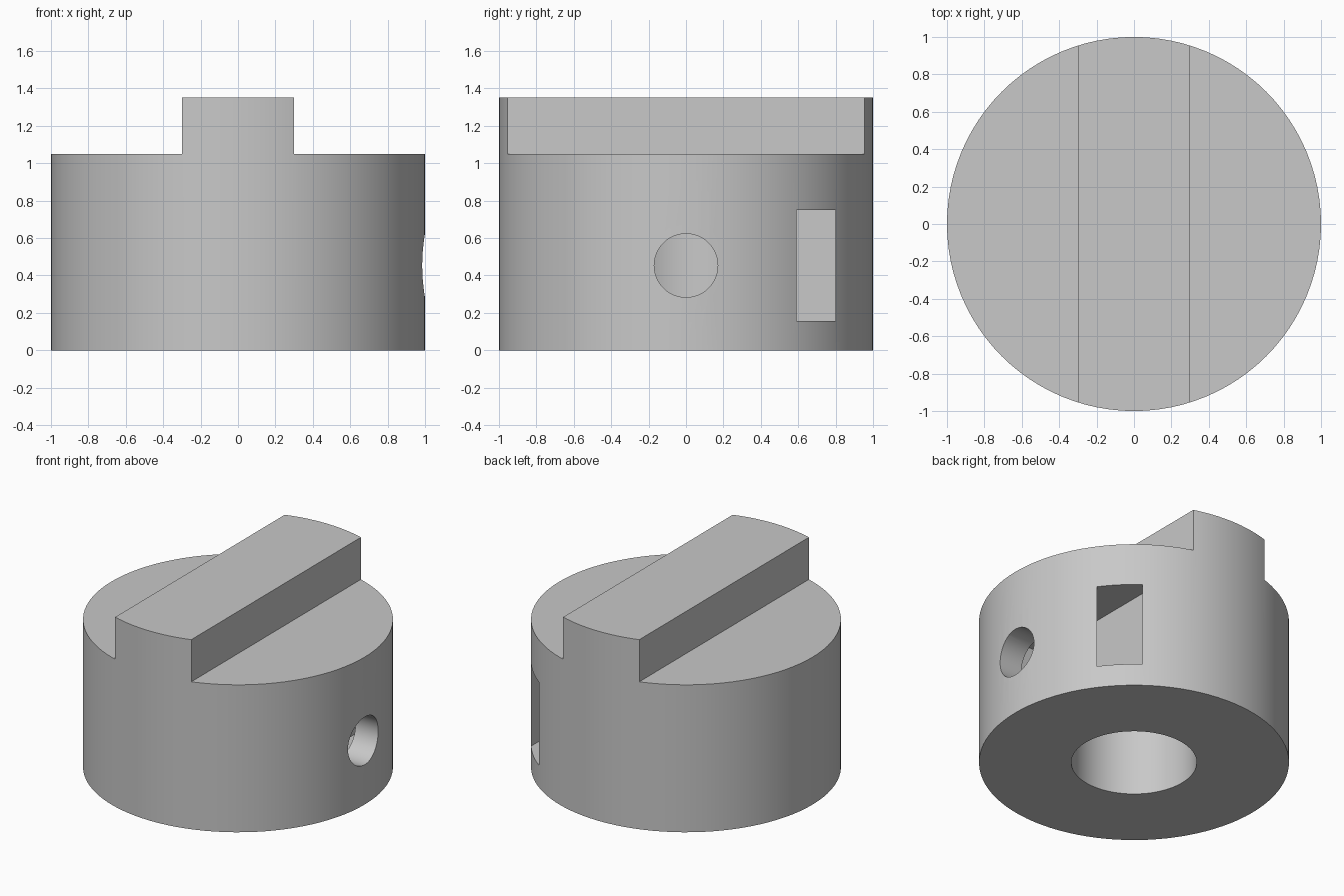
import bpy
import math

if "Cube" in bpy.data.objects:
    bpy.data.objects.remove(bpy.data.objects["Cube"], do_unlink=True)

# Single material
grey = bpy.data.materials.new("light grey")
grey.use_nodes = True
COLOUR = (0.58, 0.58, 0.58, 1)
grey.diffuse_color = COLOUR
grey.node_tree.nodes["Principled BSDF"].inputs["Base Color"].default_value = COLOUR


def cylinder(name, radius, start, length, sides=96, along_x=False):
    """Cylinder running from a start point along z or x."""
    offset = (length / 2, 0, 0) if along_x else (0, 0, length / 2)
    centre = [s + o for s, o in zip(start, offset)]
    turn = (0, math.pi / 2, 0) if along_x else (0, 0, 0)
    bpy.ops.mesh.primitive_cylinder_add(vertices=sides, radius=radius, depth=length,
                                        location=centre, rotation=turn)
    ob = bpy.context.object
    ob.name = name
    ob.data.materials.append(grey)
    return ob


def box(name, low, high):
    """Box between two opposite corners."""
    bpy.ops.mesh.primitive_cube_add(size=1, location=[(a + b) / 2 for a, b in zip(low, high)])
    ob = bpy.context.object
    ob.name = name
    ob.scale = [b - a for a, b in zip(low, high)]
    ob.data.materials.append(grey)
    return ob


def cut(target, cutter):
    """Subtract the cutter, then discard it."""
    cutter.hide_render = True
    mod = target.modifiers.new("cut", 'BOOLEAN')
    mod.operation = 'DIFFERENCE'
    mod.solver = 'EXACT'
    mod.object = cutter
    bpy.context.view_layer.objects.active = target
    bpy.ops.object.modifier_apply(modifier=mod.name)
    bpy.data.objects.remove(cutter, do_unlink=True)


# Hub, full height including the drive tongue
hub = cylinder("coupling_hub", 1, (0, 0, 0), 1.35)

# Shoulders either side of the tongue
cut(hub, box("left_shoulder", (0.3, -2, 1.05), (2, 2, 2)))
cut(hub, box("right_shoulder", (-2, -2, 1.05), (-0.3, 2, 2)))

# Blind shaft bore from below
cut(hub, cylinder("shaft_bore", 0.405, (0, 0, -0.2), 1.1))

# Captive nut slot, opening through the wall
cut(hub, box("nut_slot", (0.525, -0.295, 0.157), (0.807, 0.8, 0.75)))

# Set screw hole from the side into the bore
cut(hub, cylinder("screw_hole", 0.17, (0.1, 0, 0.453), 1.2, 48, True))

# Smooth round walls with crisp edges
bpy.ops.object.select_all(action='DESELECT')
hub.select_set(True)
bpy.context.view_layer.objects.active = hub
bpy.ops.object.shade_smooth_by_angle(angle=math.radians(30))
